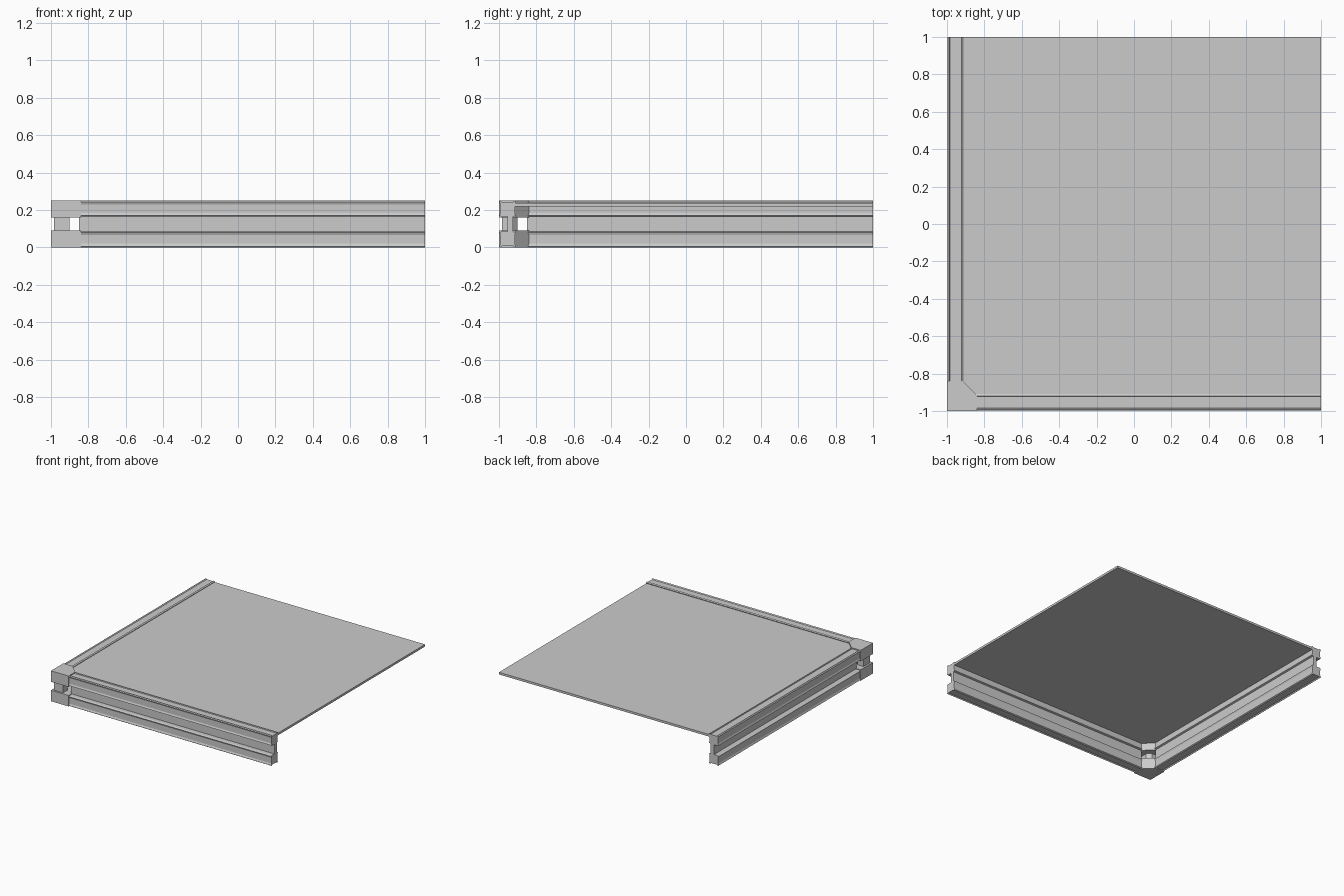
import bpy, bmesh
from mathutils import Vector

if "Cube" in bpy.data.objects:
    bpy.data.objects.remove(bpy.data.objects["Cube"])


def finish(name, bm):
    bmesh.ops.recalc_face_normals(bm, faces=bm.faces)
    me = bpy.data.meshes.new(name)
    bm.to_mesh(me)
    bm.free()
    ob = bpy.data.objects.new(name, me)
    bpy.context.collection.objects.link(ob)
    return ob


def extrude(name, points, offset):
    bm = bmesh.new()
    face = bm.faces.new([bm.verts.new(p) for p in points])
    res = bmesh.ops.extrude_face_region(bm, geom=[face], use_keep_orig=True)
    verts = [g for g in res["geom"] if isinstance(g, bmesh.types.BMVert)]
    bmesh.ops.translate(bm, verts=verts, vec=Vector(offset))
    return finish(name, bm)


# lower half of the rail section (depth from outer edge, height); corners flare out
LOW = [(0.043, 0.008), (0.077, 0.008), (0.080, 0.0), (0.090, 0.006), (0.085, 0.02),
       (0.085, 0.066), (0.090, 0.08), (0.076, 0.085)]
LOW_OUT = [(0.045, 0.085), (0.014, 0.085), (0.002, 0.08), (0.008, 0.066),
           (0.008, 0.02), (0.002, 0.006), (0.010, 0.0), (0.016, 0.008)]
H = 0.25
section = (LOW + [(d, H - z) for d, z in reversed(LOW)]
           + [(d, H - z) for d, z in reversed(LOW_OUT)] + LOW_OUT)

# two walls, swept from the corner to the open ends
extrude("front_wall", [(-0.85, -1 + d, z) for d, z in section], (1.85, 0, 0))
extrude("left_wall", [(-1 + d, -0.85, z) for d, z in section], (0, 1.85, 0))


# corner blocks with a chamfered inner corner, joined by a thinner post
def corner(name, lo, mid, hi, z0, z1):
    pts = [(lo, lo), (hi, lo), (hi, mid), (mid, hi), (lo, hi)]
    extrude(name, [(x, y, z0) for x, y in pts], (0, 0, z1 - z0))


corner("corner_block_lower", -1, -0.915, -0.84, 0, 0.09)
corner("corner_block_upper", -1, -0.915, -0.84, 0.16, 0.25)
corner("corner_post", -0.985, -0.93, -0.90, 0.09, 0.16)

# thin roof panel fitted between the walls
a, c = -0.92, -0.85
extrude("panel", [(c, a, 0.22), (1, a, 0.22), (1, 1, 0.22), (a, 1, 0.22), (a, c, 0.22)],
        (0, 0, 0.018))
